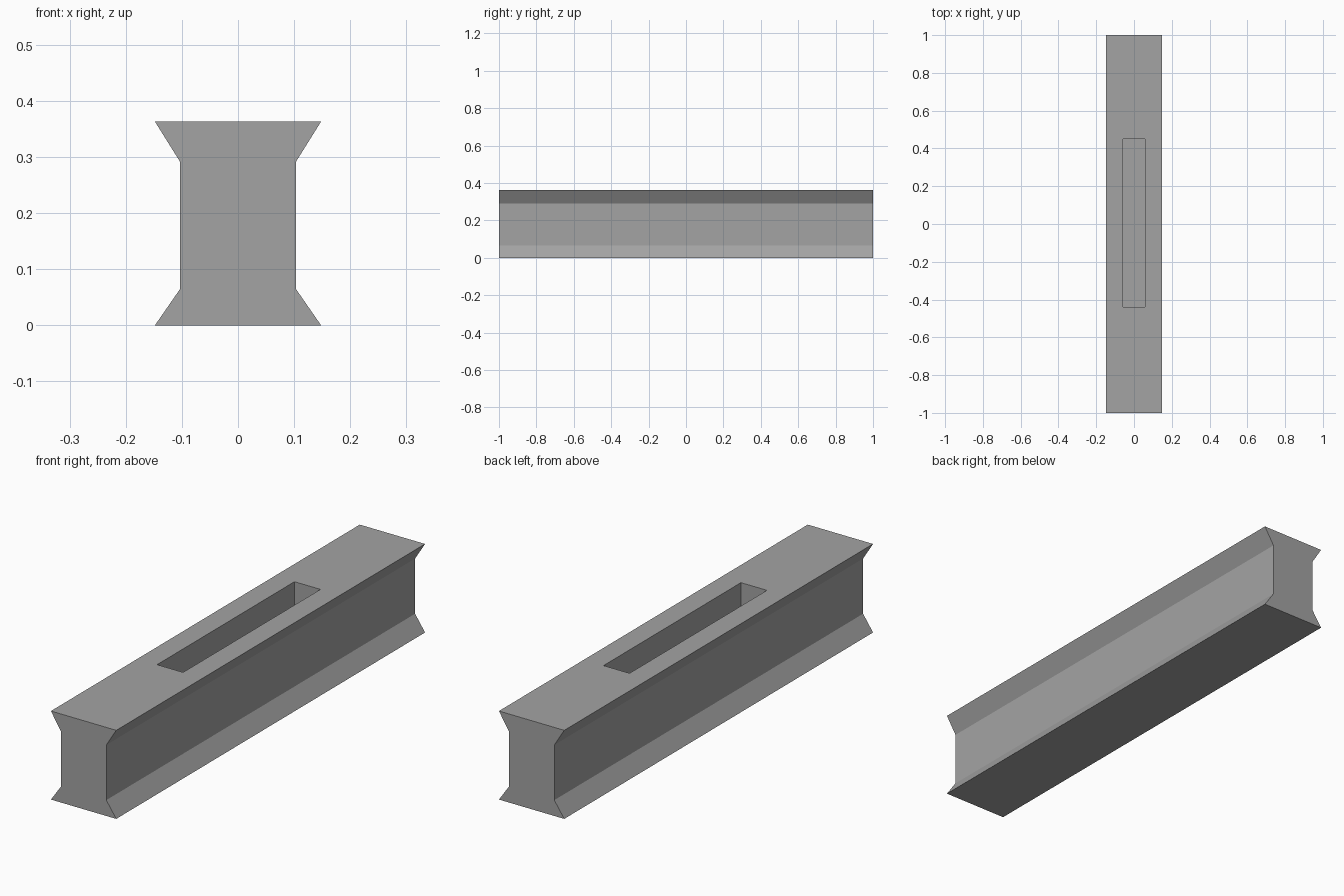
import bpy, bmesh

cube = bpy.data.objects.get("Cube")
if cube:
    bpy.data.objects.remove(cube, do_unlink=True)

# One plain grey material
grey = bpy.data.materials.new("plain grey")
grey.use_nodes = True
colour = (0.37, 0.37, 0.37, 1)
grey.diffuse_color = colour
grey.node_tree.nodes["Principled BSDF"].inputs["Base Color"].default_value = colour


def make_prism(name, profile, y_front, y_back):
    """Extrude an x-z profile along y."""
    bm = bmesh.new()
    face = bm.faces.new([bm.verts.new((x, y_front, z)) for x, z in profile])
    grown = bmesh.ops.extrude_face_region(bm, geom=[face])["geom"]
    verts = [v for v in grown if isinstance(v, bmesh.types.BMVert)]
    bmesh.ops.translate(bm, verts=verts, vec=(0, y_back - y_front, 0))
    bmesh.ops.recalc_face_normals(bm, faces=bm.faces)
    mesh = bpy.data.meshes.new(name)
    bm.to_mesh(mesh)
    bm.free()
    mesh.materials.append(grey)
    obj = bpy.data.objects.new(name, mesh)
    bpy.context.collection.objects.link(obj)
    return obj


# Beam: flared top and bottom edges around a straight web
right_side = [(0.148, 0), (0.103, 0.065), (0.103, 0.291), (0.148, 0.363)]
left_side = [(-x, z) for x, z in reversed(right_side)]
beam = make_prism("beam", right_side + left_side, -1, 1)

# Blind slot sunk into the top face
w, floor, above = 0.059, 0.14, 0.5
cutter = make_prism("slot_cutter", [(-w, floor), (w, floor), (w, above), (-w, above)], -0.44, 0.45)
cutter.hide_render = True
cutter.hide_viewport = True
cutter.display_type = 'WIRE'

slot = beam.modifiers.new("slot", 'BOOLEAN')
slot.operation = 'DIFFERENCE'
slot.solver = 'EXACT'
slot.object = cutter
